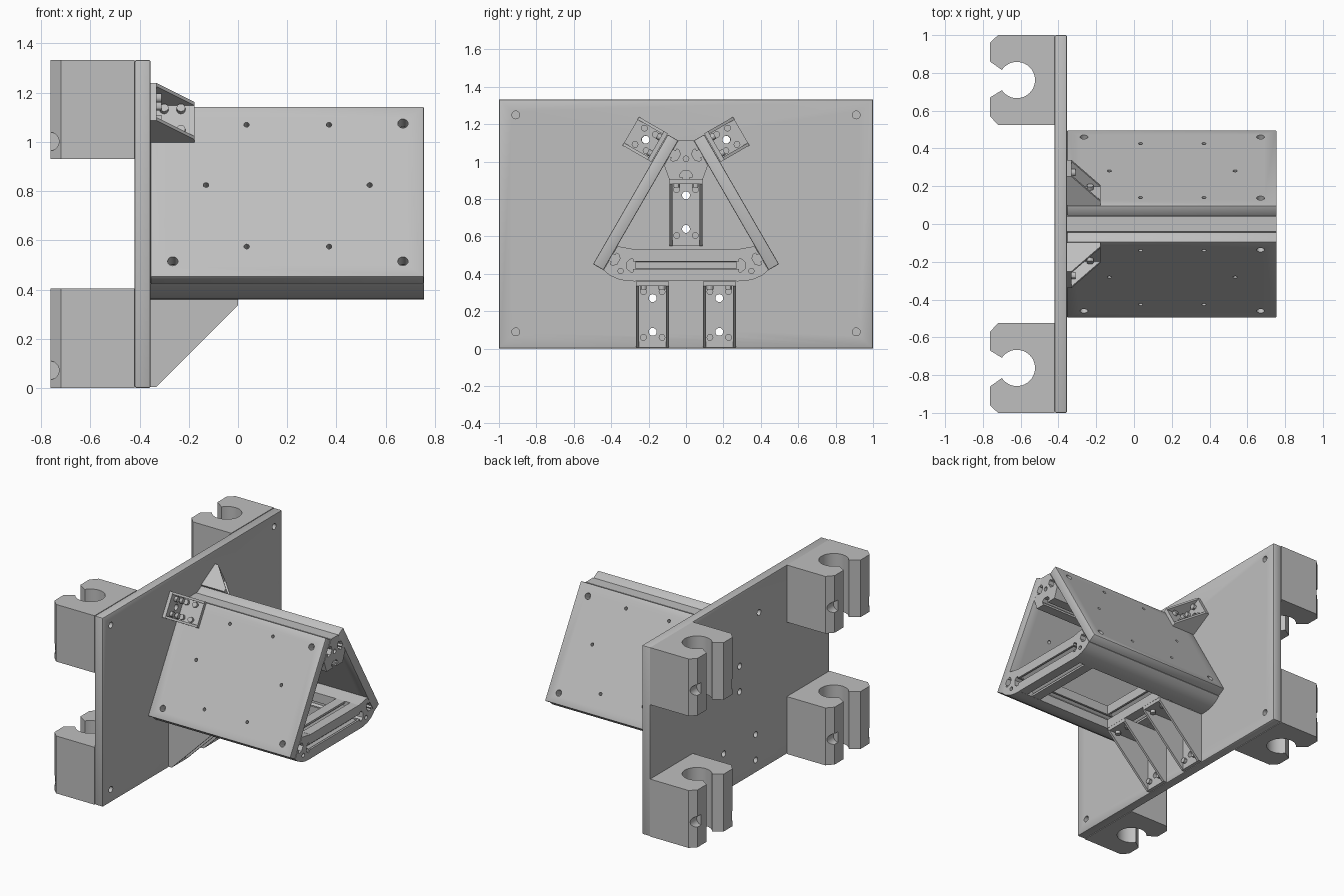
import bpy, bmesh, math
from mathutils import Vector as Vec

if "Cube" in bpy.data.objects:
    bpy.data.objects.remove(bpy.data.objects["Cube"], do_unlink=True)

grey = bpy.data.materials.new("plain_grey")
grey.use_nodes = True
COLOUR = (0.52, 0.52, 0.52, 1)
grey.diffuse_color = COLOUR
grey.node_tree.nodes["Principled BSDF"].inputs["Base Color"].default_value = COLOUR

X, Y, Z = Vec((1, 0, 0)), Vec((0, 1, 0)), Vec((0, 0, 1))
O = Vec((0, 0, 0))


def circle(cx, cy, r, n=20):
    return [(cx + r * math.cos(math.tau * i / n), cy + r * math.sin(math.tau * i / n)) for i in range(n)]


def rect(a0, b0, a1, b1):
    return [(a0, b0), (a1, b0), (a1, b1), (a0, b1)]


def make_object(name, prisms):
    """One mesh from prisms, each (outline, origin, u axis, v axis, extrusion)."""
    bm = bmesh.new()
    for pts, o, u, v, d in prisms:
        low = [bm.verts.new(o + u * a + v * b) for a, b in pts]
        high = [bm.verts.new(p.co + d) for p in low]
        bm.faces.new(low)
        bm.faces.new(high[::-1])
        for i in range(len(low)):
            j = (i + 1) % len(low)
            bm.faces.new((low[j], low[i], high[i], high[j]))
    bmesh.ops.recalc_face_normals(bm, faces=bm.faces[:])
    mesh = bpy.data.meshes.new(name)
    bm.to_mesh(mesh)
    bm.free()
    mesh.materials.append(grey)
    ob = bpy.data.objects.new(name, mesh)
    bpy.context.collection.objects.link(ob)
    return ob


def build(name, prisms, cuts=(), bevel=0):
    ob = make_object(name, prisms)
    bpy.ops.object.select_all(action='DESELECT')
    bpy.context.view_layer.objects.active = ob
    ob.select_set(True)
    if bevel:
        m = ob.modifiers.new("bevel", 'BEVEL')
        m.width, m.segments = bevel, 2
        bpy.ops.object.modifier_apply(modifier=m.name)
    if cuts:
        cutter = make_object("cutter", cuts)
        cutter.hide_render = True
        m = ob.modifiers.new("cut", 'BOOLEAN')
        m.operation, m.solver, m.object = 'DIFFERENCE', 'EXACT', cutter
        bpy.ops.object.modifier_apply(modifier=m.name)
        bpy.data.objects.remove(cutter, do_unlink=True)
    bpy.ops.object.shade_smooth_by_angle(angle=math.radians(30))
    return ob


def t_slot(px, py, dx, dy):
    """T-shaped groove outline entering at p along d."""
    shape = [(-.02, .018), (-.02, .014), (-.034, .014), (-.034, .026), (-.018, .045)]
    shape[0] = (-.02, -.01)
    shape += [(-w, d) for w, d in reversed(shape)]
    return [(px + dx * d - dy * w, py + dy * d + dx * w) for w, d in shape]


# mounting plate with its bolt holes
BACK, FRONT = -.42, -.355
hole_spots = [(y, z) for y in (-.91, .91) for z in (.09, 1.25)]
hole_spots += [(y, z) for y in (-.178, .178) for z in (.09, .27)]
hole_spots += [(0, .64), (0, .82), (-.215, 1.117), (.215, 1.117)]
build("mounting_plate", [(rect(-1, 0, 1, 1.333), X * BACK, Y, Z, X * (FRONT - BACK))],
      [(circle(y, z, .021), X * -.5, Y, Z, X * .3) for y, z in hole_spots], bevel=.008)

# four clamp blocks with open round sockets
CX, CY, R = -.62, .762, .096
arc = [math.radians(146 - 292 * i / 32) for i in range(33)]
clamp = [(BACK, 1), (-.72, 1), (-.762, .96), (-.762, .86)]
clamp += [(CX + R * math.cos(a), CY + R * math.sin(a)) for a in arc]
clamp += [(-.762, .67), (-.762, .57), (-.72, .525), (BACK, .525)]
for side, s in (("left", 1), ("right", -1)):
    for level, z0, z1 in (("lower", 0, .405), ("upper", .93, 1.333)):
        lo, hi = (.525, .95) if s > 0 else (-1, -.575)
        notches = [(circle(-.765, z0 + .072, .038), Y * (lo - .03), X, Z, Y * .08),
                   (circle(-.765, z0 + .18, .038), Y * (hi - .03), X, Z, Y * .1)]
        build(f"{level}_{side}_clamp", [([(x, y * s) for x, y in clamp], Z * z0, X, Y, Z * (z1 - z0))], notches)

# sloping side panels
END = .755
LENGTH = X * (END - FRONT)
small = [(.035, 1.07), (.37, 1.07), (-.13, .825), (.535, .825), (.035, .575), (.37, .575)]
large = [(x, z) for x in (-.265, .67) for z in (.515, 1.075)]
for side, s in (("left", 1), ("right", -1)):
    foot = Vec((0, s * .497, .452))
    up = Vec((0, -s * .5, .866))
    inward = Vec((0, -s * .866, -.5))
    holes = [(circle(x, (z - .452) / .866, r), foot - inward * .05, X, up, inward * .2)
             for spots, r in ((small, .011), (large, .021)) for x, z in spots]
    build(f"{side}_side_panel", [(rect(FRONT, 0, END, .8), foot, X, up, inward * .064)], holes, bevel=.006)

# long slotted rails at the three corners of the triangle
cut_o, cut_d = X * (FRONT - .1), LENGTH + X * .2
top = [(-.04, 1.115), (.04, 1.115), (.117, .98), (.09, .905), (-.09, .905), (-.117, .98)]
top_cuts = [t_slot(0, .905, 0, 1), t_slot(.078, 1.045, -.866, -.5), t_slot(-.078, 1.045, .866, -.5),
            circle(0, 1.015, .015)]
build("top_rail", [(top, X * FRONT, Y, Z, LENGTH)], [(c, cut_o, Y, Z, cut_d) for c in top_cuts])
low = [(.441, .42), (.366, .548), (.27, .53), (.27, .36), (.32, .362), (.365, .372), (.41, .393)]
low_cuts = [t_slot(.27, .445, 1, 0), t_slot(.4, .489, -.866, -.5), circle(.35, .415, .014)]
for side, s in (("left", 1), ("right", -1)):
    build(f"{side}_lower_rail", [([(y * s, z) for y, z in low], X * FRONT, Y, Z, LENGTH)],
          [([(y * s, z) for y, z in c], cut_o, Y, Z, cut_d) for c in low_cuts])

# cross beams joining the lower rails
for name, x0 in (("front_cross_beam", END - .177), ("middle_cross_beam", -.177), ("rear_cross_beam", FRONT)):
    xm, zm, h = x0 + .0885, .446, .085
    slots = [t_slot(xm - .0885, zm, 1, 0), t_slot(xm + .0885, zm, -1, 0), t_slot(xm, zm - h, 0, 1),
             t_slot(xm, zm + h, 0, -1), circle(xm, zm, .015)]
    build(name, [(rect(x0, zm - h, x0 + .177, zm + h), Y * -.27, X, Z, Y * .54)],
          [(c, Y * -.4, X, Z, Y * .8) for c in slots])


def bracket(name, corner, out, size, holes):
    """Hollow triangular gusset between the mounting plate and a face whose normal is out."""
    wide = X.cross(out)
    half, skin, t = .088, .016, .024
    angle = [(0, 0), (size, 0), (size, t), (t, t), (t, size), (0, size)]
    cheek = [(0, 0), (size, 0), (size, t), (t, size), (0, size)]
    build(name, [(angle, corner - wide * (half - skin), X, out, wide * 2 * (half - skin))],
          [(circle(0, n, .021), corner - X * .1, wide, out, X * (.1 + t * 2)) for n in holes])
    build(name + "_cheeks", [(cheek, corner + wide * w, X, out, wide * skin) for w in (-half, half - skin)])
    # raised pads on both flanges
    pads = []
    for w in (-.05, .05):
        for n in (.055, size - .055):
            pads.append((circle(w, n, .018, 12), corner + X * t, wide, out, X * .02))
            pads.append((circle(w, n, .018, 12), corner + out * t, wide, X, out * .02))
    build(name + "_pads", pads)


# gusset brackets
for side, s in (("left", 1), ("right", -1)):
    bracket(f"{side}_lower_bracket", Vec((FRONT, s * .178, .36)), -Z, .355, (.09, .27))
    bracket(f"{side}_upper_bracket", Vec((FRONT, s * .141, 1.074)), Vec((0, s * .866, .5)), .178, (.087,))
bracket("inner_bracket", Vec((FRONT, 0, .905)), -Z, .355, (.085, .265))
